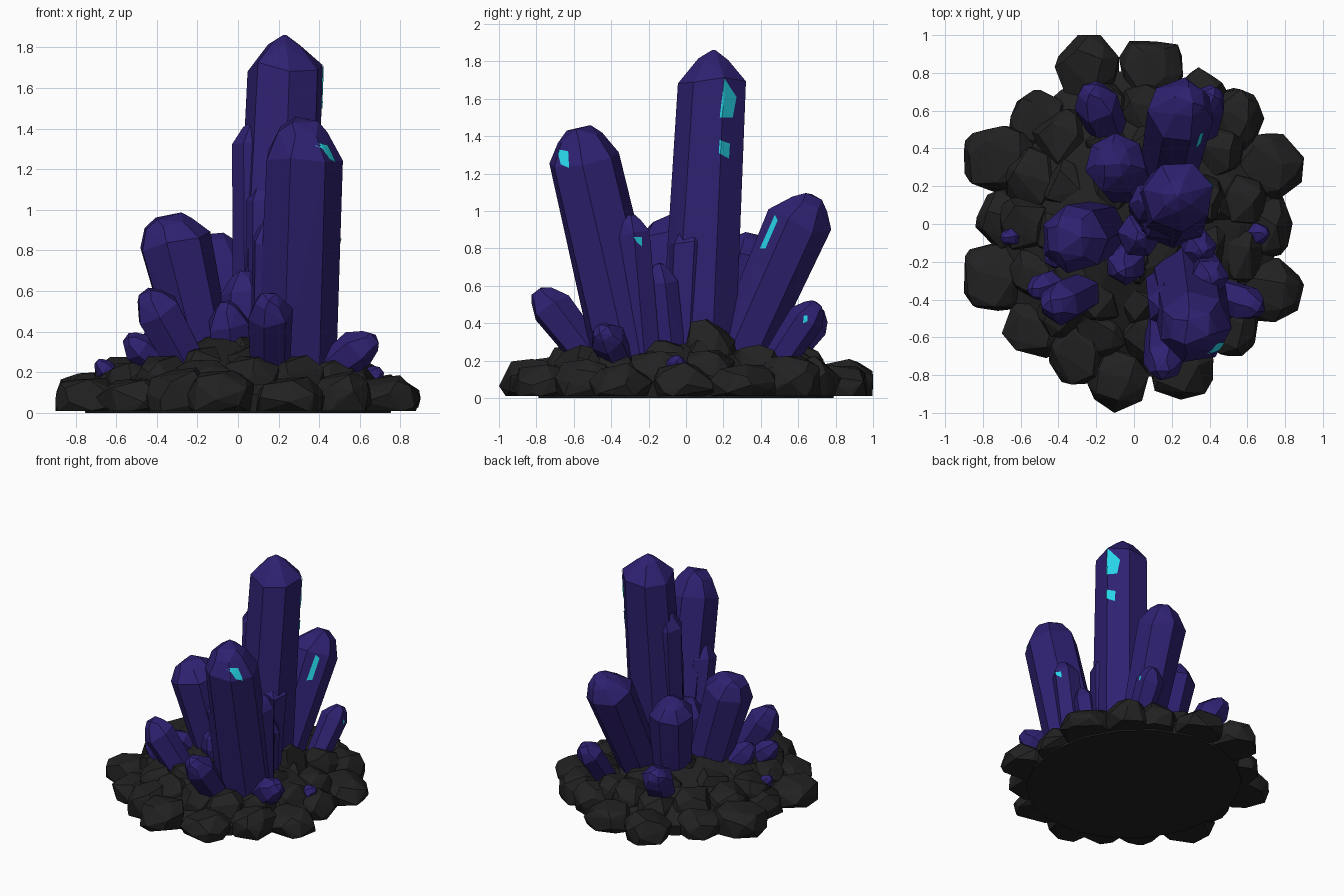
import bpy, bmesh, math, random
from mathutils import Vector
from mathutils.bvhtree import BVHTree

if "Cube" in bpy.data.objects:
    bpy.data.objects.remove(bpy.data.objects["Cube"])

random.seed(7)


def material(name, rgb):
    m = bpy.data.materials.new(name)
    m.diffuse_color = (*rgb, 1)
    m.use_nodes = True
    m.node_tree.nodes["Principled BSDF"].inputs["Base Color"].default_value = m.diffuse_color
    return m


VIOLET = material("violet crystal", (0.028, 0.015, 0.165))
ROCK = material("charcoal rock", (0.0155, 0.0155, 0.0155))
CYAN = material("cyan glint", (0.02, 0.66, 0.80))
trees = []


def finish(name, bm, mat):
    me = bpy.data.meshes.new(name)
    bm.normal_update()
    bm.to_mesh(me)
    bm.free()
    me.materials.append(mat)
    ob = bpy.data.objects.new(name, me)
    bpy.context.collection.objects.link(ob)
    return ob


def hull(name, pts, mat):
    bm = bmesh.new()
    for p in pts:
        bm.verts.new(p)
    res = bmesh.ops.convex_hull(bm, input=bm.verts[:])
    junk = set(res["geom_interior"]) | set(res["geom_unused"])
    bmesh.ops.delete(bm, geom=[v for v in junk if isinstance(v, bmesh.types.BMVert)], context='VERTS')
    bmesh.ops.recalc_face_normals(bm, faces=bm.faces[:])
    if mat == VIOLET:
        trees.append(BVHTree.FromBMesh(bm))
    return finish(name, bm, mat)


def crystal(name, base, tip, r, sides=7, cap=0.7, foot=0.85, flat=0.3, facing=None):
    """Faceted shaft; cap = tip length in radii, flat = blunt tip size, facing = angle of one facet."""
    a, b = Vector(base), Vector(tip)
    ax = b - a
    length = ax.length
    ax.normalize()
    u = (Vector((1, 0, 0)) - ax * ax.x).normalized()
    v = ax.cross(u)
    turn = random.random() if facing is None else facing / 360 * sides - .5
    off = (u * random.uniform(-.12, .12) + v * random.uniform(-.12, .12)) * r
    shoulder = length - cap * r
    pts = []
    for d, k, n in ((0, foot, sides), (shoulder, 1, sides),
                    (length - cap * r * 0.3, flat + .4 * (1 - flat), sides), (length, flat, 3)):
        for i in range(n):
            ang = 2 * math.pi * (i + turn + random.uniform(-.06, .06)) / n
            h = d + (random.uniform(-.15, .15) * r if d == shoulder else 0)
            pts.append(a + ax * h + (u * math.cos(ang) + v * math.sin(ang)) * r * k
                       + (off if d > shoulder else Vector()))
    return hull(name, pts, VIOLET)


def boulder(name, cx, cy, rx, ry, z0, z1):
    """Chunky flat-bottomed stone normalised to its box."""
    pts = []
    for i in range(28):
        z = 1 - 2 * (i + .5) / 28
        s = math.sqrt(1 - z * z) ** .6
        g = i * 2.4 + random.uniform(-.5, .5)
        w = random.uniform(.84, 1)
        if z < -.35:
            z, s = -.45 / w, .9
        pts.append(Vector((math.cos(g) * s, math.sin(g) * s, z)) * w)
    lo = [min(p[k] for p in pts) for k in range(3)]
    hi = [max(p[k] for p in pts) for k in range(3)]
    box = ((cx - rx, cx + rx), (cy - ry, cy + ry), (z0, z1))
    return hull(name, [[B[0] + (p[k] - lo[k]) / (hi[k] - lo[k]) * (B[1] - B[0])
                        for k, B in enumerate(box)] for p in pts], ROCK)


# Rock base: low mound filling the gaps between stones
bm = bmesh.new()
rings = []
for r, z in ((.80, 0), (.82, .09), (.60, .21), (.25, .36)):
    rings.append([bm.verts.new((r * .94 * math.cos(i * math.pi / 9), r * math.sin(i * math.pi / 9),
                                z * random.uniform(.9, 1.1))) for i in range(18)])
for lo_r, hi_r in zip(rings, rings[1:]):
    for i in range(18):
        bm.faces.new((lo_r[i], lo_r[(i + 1) % 18], hi_r[(i + 1) % 18], hi_r[i]))
bm.faces.new(rings[-1])
bm.faces.new(rings[0][::-1])
finish("rock_mound", bm, ROCK)

# Outer ring of stones, following the lobed outline
outer = [(-.25, .82, .17, .18), (.09, .80, .17, .17), (.34, .66, .16, .17), (.53, .55, .16, .17),
         (.71, .30, .19, .18), (.67, -.02, .17, .18), (.71, -.35, .19, .17), (.49, -.53, .17, .17),
         (.25, -.75, .17, .18), (-.09, -.82, .17, .18), (-.29, -.67, .17, .18), (-.53, -.54, .17, .17),
         (-.71, -.28, .19, .18), (-.67, .02, .17, .17), (-.70, .34, .20, .18), (-.49, .54, .17, .17)]
for i, (x, y, rx, ry) in enumerate(outer):
    boulder(f"outer_rock_{i}", x, y, rx, ry, .01, random.uniform(.17, .23))

# Inner rings, stepping up to the middle
for n, rad, size, top in ((15, .60, .16, .27), (11, .42, .15, .33), (7, .21, .14, .41)):
    for i in range(n):
        a = 2 * math.pi * (i + random.uniform(.3, .7)) / n
        s = size * random.uniform(.9, 1.1)
        t = top * random.uniform(.92, 1.06)
        boulder(f"inner_rock_{n}_{i}", rad * .95 * math.cos(a), rad * math.sin(a), s, s, .02, t)
boulder("right_rock", .36, .12, .14, .15, .02, .42)

# Large crystals
crystal("main_crystal", (.18, .07, .2), (.24, .155, 1.86), .19, 7, .85, 1.1, .06, 42)
crystal("front_crystal", (.28, -.30, .22), (.33, -.585, 1.44), .195, 7, .9, 1.05, .4, -30)
crystal("back_crystal", (.18, .27, .2), (.26, .665, 1.09), .18, 7, .85, .85, .3, -45)
crystal("left_crystal", (-.16, -.02, .2), (-.345, -.09, .97), .185, 7, .65, .8, .45)
crystal("back_left_crystal", (-.04, .22, .2), (-.11, .34, .88), .165, 7, .8, .85, .3)

# Shards hugging the large crystals
shards = [((.08, .06, .2), (.08, .12, 1.44), .11), ((.25, -.01, .2), (.28, .03, .95), .12),
          ((.16, -.30, .2), (.18, -.46, .95), .115), ((.37, -.22, .2), (.41, -.29, .98), .10),
          ((.02, -.06, .2), (.03, -.06, .70), .12), ((.32, -.08, .2), (.36, -.14, .72), .09),
          ((-.02, -.15, .2), (-.06, -.25, .55), .11), ((.13, .0, .2), (.15, .03, 1.15), .12)]
for i, (a, b, r) in enumerate(shards):
    crystal(f"shard_{i}", a, b, r, 6, 1.0, .95, .25)

# Small outer crystals
small = [((.16, -.48, .18), (.16, -.79, .58), .115), ((-.22, -.34, .18), (-.45, -.45, .60), .12),
         ((.44, -.36, .2), (.67, -.45, .38), .10), ((-.13, .48, .18), (-.23, .71, .48), .12),
         ((.36, .48, .18), (.40, .70, .51), .10), ((.62, -.05, .14), (.71, -.05, .21), .06),
         ((-.58, -.06, .15), (-.70, -.07, .25), .05), ((-.34, -.28, .2), (-.55, -.36, .37), .08),
         ((-.3, -.05, .2), (-.45, -.2, .40), .09)]
for i, (a, b, r) in enumerate(small):
    crystal(f"small_crystal_{i}", a, b, r, 6, 1.0, .85, .35, 0 if i == 4 else None)


def glint(name, quad, n=6):
    """Thin cyan skin draped from +x; quad holds (y, z) corners in order."""
    q = [Vector(c) for c in quad]
    bm = bmesh.new()
    grid = {}
    for i in range(n + 1):
        for j in range(n + 1):
            s, t = i / n, j / n
            p = q[0].lerp(q[1], s).lerp(q[3].lerp(q[2], s), t)
            hits = [h[0].x for tr in trees
                    for h in [tr.ray_cast(Vector((2, p.x, p.y)), Vector((-1, 0, 0)))] if h[0]]
            if hits:
                grid[i, j] = bm.verts.new((max(hits) + .006, p.x, p.y))
    for i in range(n):
        for j in range(n):
            f = [grid.get(k) for k in ((i, j), (i + 1, j), (i + 1, j + 1), (i, j + 1))]
            if all(f) and max(v.co.x for v in f) - min(v.co.x for v in f) < .06:
                bm.faces.new(f)
    finish(name, bm, CYAN)


# Cyan glints on the right-hand facets
glint("main_glint_upper", [(.18, 1.50), (.25, 1.50), (.27, 1.61), (.205, 1.71)])
glint("main_glint_lower", [(.175, 1.31), (.23, 1.28), (.235, 1.36), (.18, 1.38)])
glint("front_glint", [(-.67, 1.25), (-.625, 1.23), (-.63, 1.32), (-.69, 1.33)])
glint("shard_glint", [(-.26, .83), (-.235, .81), (-.235, .86), (-.28, .86)])
glint("back_glint", [(.395, .80), (.425, .80), (.49, .95), (.475, .98)])
glint("small_glint", [(.625, .40), (.65, .41), (.65, .44), (.63, .44)])
